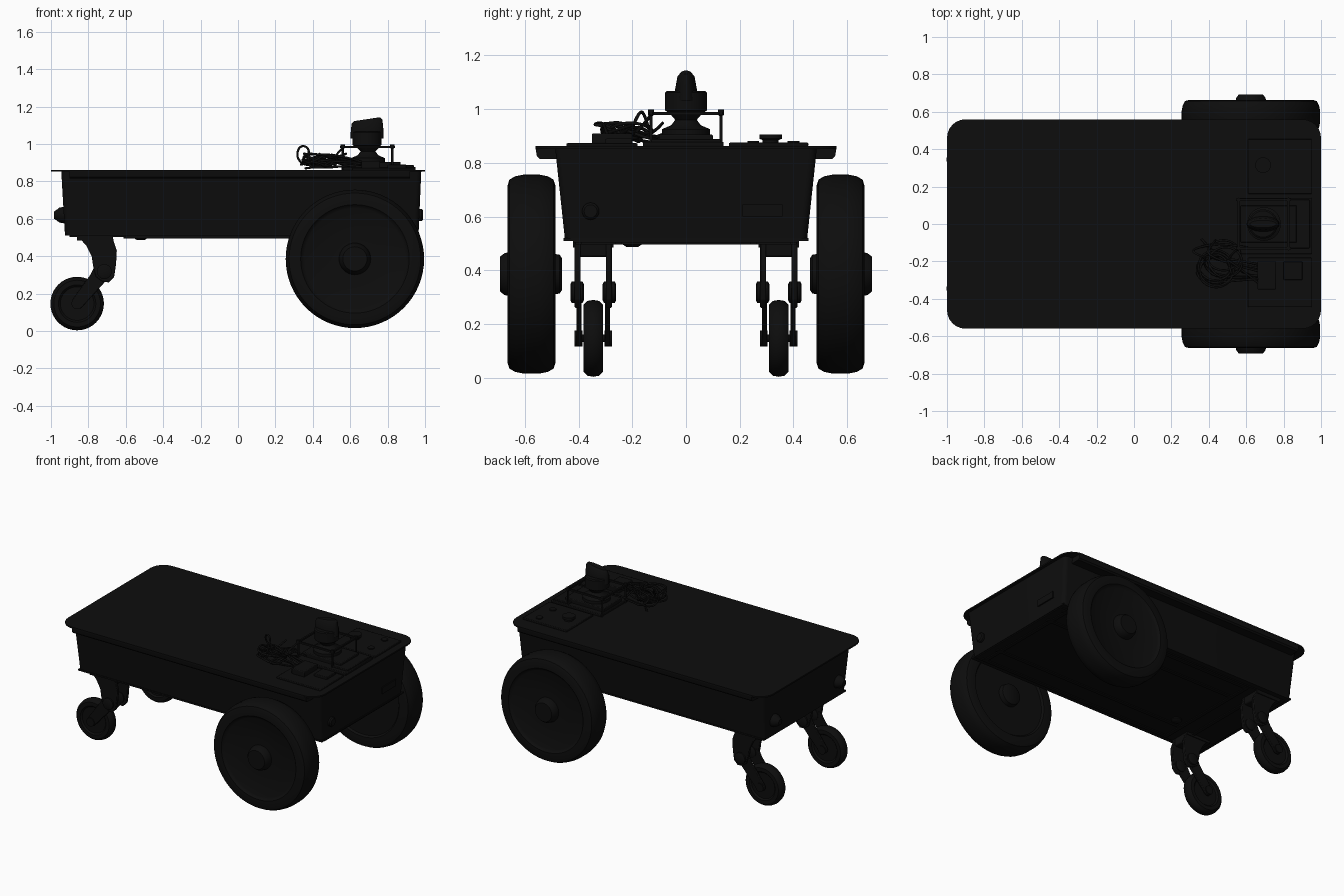
import bpy, bmesh, math, random
from mathutils import Vector, Matrix

if "Cube" in bpy.data.objects:
    bpy.data.objects.remove(bpy.data.objects["Cube"])
random.seed(4)

black = bpy.data.materials.new("matte black")
black.use_nodes = True
COL = (0.004, 0.004, 0.004, 1)
black.diffuse_color = COL
bsdf = next(n for n in black.node_tree.nodes if n.type == 'BSDF_PRINCIPLED')
bsdf.inputs["Base Color"].default_value = COL
bsdf.inputs["Roughness"].default_value = 0.8


def finish(name, bm, bevel=0.0):
    bmesh.ops.recalc_face_normals(bm, faces=bm.faces)
    me = bpy.data.meshes.new(name)
    bm.to_mesh(me)
    bm.free()
    ob = bpy.data.objects.new(name, me)
    bpy.context.collection.objects.link(ob)
    me.materials.append(black)
    if bevel:
        m = ob.modifiers.new("Bevel", 'BEVEL')
        m.width, m.segments, m.limit_method = bevel, 2, 'ANGLE'
    bpy.ops.object.select_all(action='DESELECT')
    ob.select_set(True)
    bpy.context.view_layer.objects.active = ob
    bpy.ops.object.shade_smooth_by_angle(angle=math.radians(35))
    return ob


def box(name, x, y, z, bevel=0.0):
    """Box from (min, max) pairs."""
    bm = bmesh.new()
    bmesh.ops.create_cube(bm, size=1)
    for v in bm.verts:
        v.co = [(p[0] + p[1]) / 2 + c * (p[1] - p[0]) for c, p in zip(v.co, (x, y, z))]
    return finish(name, bm, bevel)


def loft(name, rings, bevel=0.0):
    """Skin equal-length rings of points and cap both ends."""
    bm = bmesh.new()
    rs = [[bm.verts.new(p) for p in r] for r in rings]
    n = len(rs[0])
    for a, b in zip(rs, rs[1:]):
        for i in range(n):
            bm.faces.new((a[i], a[(i + 1) % n], b[(i + 1) % n], b[i]))
    bm.faces.new(rs[0])
    bm.faces.new(rs[-1])
    return finish(name, bm, bevel)


def lathe(name, centre, axis, profile, n=48):
    """Revolve (radius, offset along axis) pairs; axis is x, y or z."""
    rings = []
    for r, h in profile:
        ring = []
        for i in range(n):
            a = 2 * math.pi * i / n
            u, v = r * math.cos(a), r * math.sin(a)
            p = {'x': (h, u, v), 'y': (u, h, v), 'z': (u, v, h)}[axis]
            ring.append(Vector(centre) + Vector(p))
        rings.append(ring)
    return loft(name, rings)


def rounded(x, y, z, r, n=6):
    """Rounded rectangle outline at height z."""
    pts = []
    for k, (cx, cy) in enumerate(((x[1] - r, y - r), (x[0] + r, y - r),
                                  (x[0] + r, -y + r), (x[1] - r, -y + r))):
        for i in range(n + 1):
            a = (k + i / n) * math.pi / 2
            pts.append((cx + r * math.cos(a), cy + r * math.sin(a), z))
    return pts


def tube(name, pts, radius):
    cu = bpy.data.curves.new(name, 'CURVE')
    cu.dimensions, cu.bevel_depth, cu.bevel_resolution = '3D', radius, 2
    cu.resolution_u = 6
    sp = cu.splines.new('NURBS')
    sp.points.add(len(pts) - 1)
    for p, q in zip(sp.points, pts):
        p.co = (*q, 1)
    sp.use_endpoint_u, sp.order_u = True, 3
    cu.materials.append(black)
    ob = bpy.data.objects.new(name, cu)
    bpy.context.collection.objects.link(ob)


# Tub body, thin lid and deep side flanges
loft("body_tub", [rounded((-0.925, 0.965), 0.45, 0.51, 0.03),
                  rounded((-0.945, 0.98), 0.487, 0.856, 0.03)])
loft("deck_lid", [rounded((-1, 1), 0.56, 0.852, 0.1),
                  rounded((-1, 1), 0.56, 0.862, 0.1)])
for s, side in ((1, "left"), (-1, "right")):
    prof = ((0.47, 0.855), (0.56, 0.855), (0.555, 0.825), (0.545, 0.815), (0.47, 0.815))
    loft("side_flange_" + side, [[(x, s * y, z) for y, z in prof] for x in (-0.9, 0.92)])

# Underside: plate edge, rails and drain knob
box("bottom_plate", (-0.9, 0.965), (-0.42, 0.42), (0.503, 0.515))
box("bottom_lip", (-0.925, 0.97), (-0.455, 0.455), (0.51, 0.52))
for s in (1, -1):
    for y in (0.25, 0.40):
        box("bottom_rail", (-0.6, 0.93), (s * y - 0.012, s * y + 0.012), (0.496, 0.51))
for x in (-0.72, -0.6, 0.9):
    box("bottom_crossbar", (x - 0.012, x + 0.012), (-0.41, 0.41), (0.496, 0.51))
lathe("drain_knob", (-0.52, -0.2, 0.486), 'z', [(0.02, 0), (0.035, 0.01), (0.035, 0.03)], 20)

# End-face fittings
lathe("end_socket", (0.96, -0.355, 0.62), 'x', [(0.032, 0), (0.032, 0.022), (0.024, 0.03)], 24)
box("end_slot_plate", (0.955, 0.978), (0.21, 0.36), (0.6, 0.645))
for s in (1, -1):
    lathe("end_lamp", (-0.925, s * 0.355, 0.62), 'x',
          [(0.045, 0), (0.04, -0.03), (0.028, -0.045), (0.02, -0.058)], 24)

# Large drive wheels
TIRE = [(0.06, -0.075), (0.275, -0.075), (0.285, -0.088), (0.33, -0.089), (0.352, -0.082),
        (0.364, -0.06), (0.37, -0.03), (0.37, 0.03), (0.364, 0.06), (0.352, 0.082),
        (0.33, 0.089), (0.29, 0.089), (0.282, 0.08), (0.27, 0.074), (0.1, 0.066), (0.06, 0.066)]
HUB = [(0.06, -0.113), (0.072, -0.105), (0.078, -0.07), (0.085, 0.07), (0.078, 0.1), (0.065, 0.117)]
for s, side in ((1, "left"), (-1, "right")):
    c = (0.625, s * 0.575, 0.386)
    lathe("drive_wheel_" + side, c, 'y', [(r, s * h) for r, h in TIRE], 64)
    lathe("drive_hub_" + side, c, 'y', [(r, s * h) for r, h in HUB], 32)

# Casters: mount, curved fork, pivots, swing arms and wheel
FORK = [(-0.86, 0.512), (-0.81, 0.455), (-0.782, 0.40), (-0.775, 0.35), (-0.76, 0.29), (-0.725, 0.265),
        (-0.69, 0.26), (-0.662, 0.29), (-0.652, 0.36), (-0.648, 0.43), (-0.665, 0.48), (-0.67, 0.512)]
ARM = [(-0.885, 0.13), (-0.84, 0.12), (-0.705, 0.27), (-0.70, 0.34), (-0.765, 0.35), (-0.79, 0.30), (-0.885, 0.17)]
SMALL = [(0.03, -0.026), (0.09, -0.026), (0.1, -0.036), (0.125, -0.036), (0.139, -0.022),
         (0.143, 0), (0.139, 0.022), (0.125, 0.036), (0.1, 0.036), (0.09, 0.026), (0.03, 0.026)]
for s, side in ((1, "left"), (-1, "right")):
    cy = s * 0.345
    box("caster_mount_" + side, (-0.86, -0.67), (cy - 0.075, cy + 0.075), (0.485, 0.515))
    box("caster_fork_bridge_" + side, (-0.79, -0.67), (cy - 0.06, cy + 0.06), (0.45, 0.5), 0.008)
    for t in (1, -1):
        for part, prof, o, w in (("fork", FORK, 0.058, 0.011), ("arm", ARM, 0.053, 0.009)):
            loft(f"caster_{part}_{side}", [[(x, cy + t * o + k, z) for x, z in prof]
                                           for k in (-w, w)], 0.004)
        lathe("caster_pivot_" + side, (-0.715, cy + t * 0.06, 0.318), 'y',
              [(0.03, -0.025), (0.04, -0.02), (0.04, 0.02), (0.03, 0.025)], 24)
        lathe("caster_axle_cap_" + side, (-0.86, cy + t * 0.055, 0.147), 'y',
              [(0.03, -0.014), (0.03, 0.014)], 20)
    lathe("caster_wheel_" + side, (-0.86, cy, 0.147), 'y', SMALL, 40)
    lathe("caster_axle_" + side, (-0.86, cy, 0.147), 'y', [(0.014, -0.06), (0.014, 0.06)], 16)

# Control panels on the deck
box("panel_left", (0.61, 0.95), (0.16, 0.455), (0.86, 0.875), 0.004)
box("panel_middle", (0.56, 0.95), (-0.16, 0.14), (0.86, 0.878), 0.004)
box("panel_right", (0.61, 0.95), (-0.445, -0.18), (0.86, 0.873), 0.004)
lathe("panel_knob", (0.69, 0.315, 0.87), 'z', [(0.03, 0), (0.03, 0.015), (0.042, 0.02), (0.042, 0.036)], 28)
for x, y in ((0.86, 0.25), (0.86, 0.40)):
    lathe("panel_button", (x, y, 0.87), 'z', [(0.022, 0), (0.022, 0.012)], 20)
box("side_module", (0.82, 0.94), (-0.13, 0.13), (0.87, 0.888), 0.004)
box("cable_module", (0.66, 0.76), (-0.35, -0.2), (0.87, 0.91), 0.005)
box("cable_module_small", (0.8, 0.9), (-0.3, -0.2), (0.87, 0.89), 0.004)

# Sensor tower
box("tower_base", (0.57, 0.87), (-0.1, 0.1), (0.87, 0.905), 0.005)
lathe("tower_neck", (0.695, 0, 0.9), 'z',
      [(0.09, 0), (0.09, 0.025), (0.055, 0.04), (0.04, 0.06), (0.07, 0.095)], 32)
lathe("tower_drum", (0.69, 0, 0.99), 'z', [(0.07, 0), (0.078, 0.005), (0.078, 0.072), (0.07, 0.078)], 32)
rings = []
for t, rx, ry in ((0, 0.088, 0.045), (0.45, 0.087, 0.04), (0.88, 0.082, 0.032), (1, 0.07, 0.02)):
    ring = []
    for i in range(32):
        a = 2 * math.pi * i / 32
        x = rx * math.cos(a)
        ring.append((0.69 + x, ry * math.sin(a), 1.03 + t * (0.103 + 0.15 * x)))
    rings.append(ring)
loft("tower_cap", rings)

# Guard frame around the tower
for s in (1, -1):
    box("guard_rail", (0.545, 0.84), (s * 0.13 - 0.006, s * 0.13 + 0.006), (0.978, 0.99))
for x in (0.56, 0.825):
    box("guard_crossbar", (x - 0.006, x + 0.006), (-0.13, 0.13), (0.978, 0.99))
    for y in (-0.13, 0.13):
        lathe("guard_post", (x, y, 0.86), 'z', [(0.006, 0), (0.006, 0.115), (0.011, 0.118), (0.011, 0.138)], 12)

# Loose cables
tube("cable_loop", [(0.62, -0.13, 0.9), (0.48, -0.1, 0.9), (0.36, -0.12, 0.88), (0.31, -0.14, 0.93),
                    (0.33, -0.16, 0.995), (0.385, -0.18, 0.98), (0.37, -0.22, 0.88), (0.45, -0.3, 0.87),
                    (0.66, -0.28, 0.89)], 0.006)
tube("cable_to_guard", [(0.56, -0.13, 0.98), (0.53, -0.15, 0.95), (0.5, -0.2, 0.9), (0.44, -0.17, 0.88),
                        (0.36, -0.08, 0.87)], 0.006)
for k in range(7):
    pts = []
    cx, cy = random.uniform(0.42, 0.5), random.uniform(-0.27, -0.15)
    for i in range(9):
        a = k + i * 0.95
        pts.append((cx + 0.1 * math.cos(a), cy + 0.09 * math.sin(a), random.uniform(0.87, 0.96)))
    tube("cable_coil", pts + [(0.68, -0.22 - 0.018 * k, 0.9)], 0.006)
